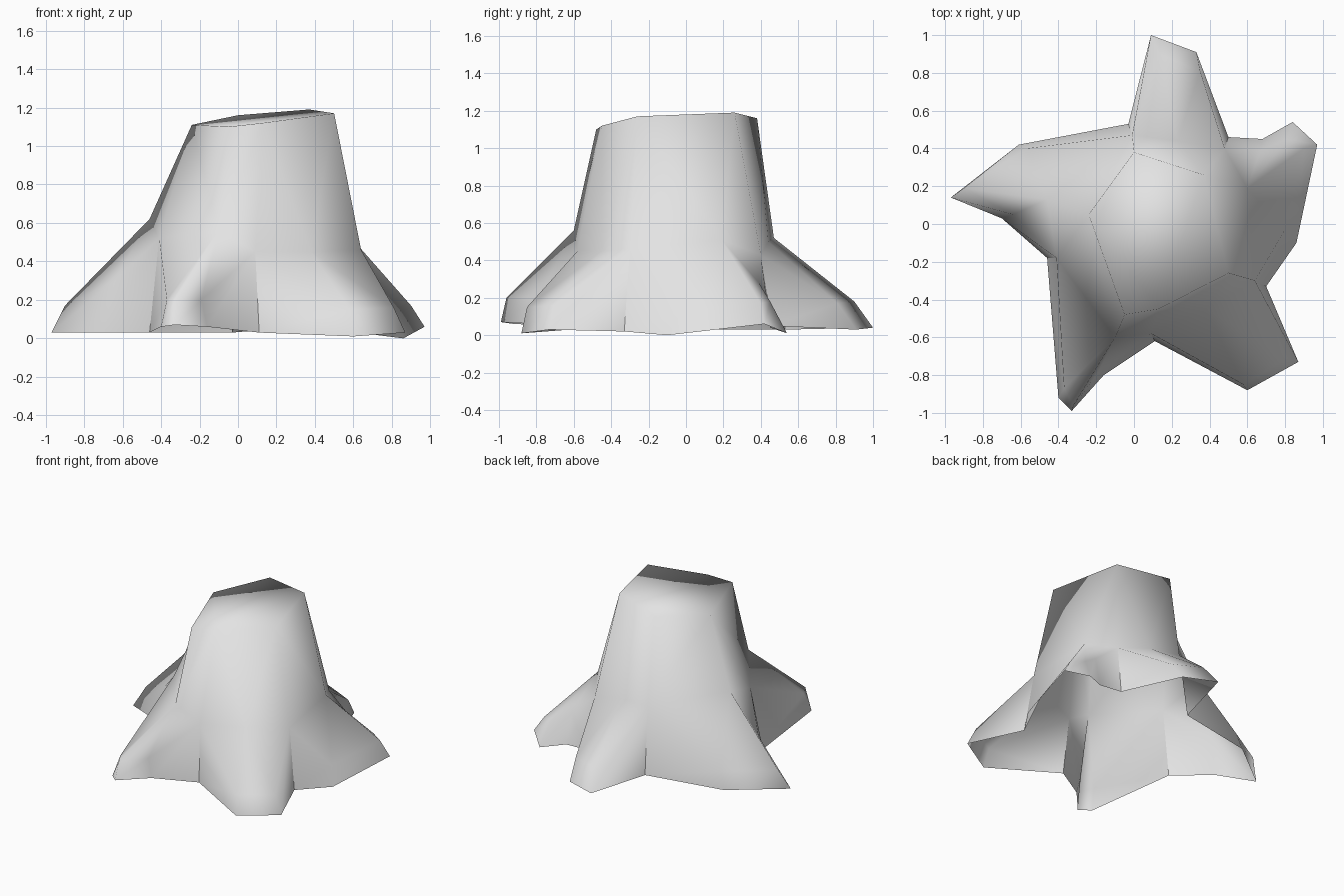
import bpy
import bmesh

if "Cube" in bpy.data.objects:
    bpy.data.objects.remove(bpy.data.objects["Cube"], do_unlink=True)

# One plain colour for the whole stump
grey = bpy.data.materials.new("plain_grey")
grey.use_nodes = True
colour = (0.77, 0.77, 0.77, 1.0)
grey.diffuse_color = colour
grey.node_tree.nodes["Principled BSDF"].inputs["Base Color"].default_value = colour

# Creases between roots, anticlockwise: rim point, waist point, ground point
creases = [
    ((0, .38, 1.16), (-.01, .47, .52), (-.03, .53, .03)),
    ((-.24, .05, 1.11), (-.41, -.18, .52), (-.46, -.18, .03)),
    ((.13, -.45, 1.12), (.09, -.58, .45), (.11, -.62, .03)),
    ((.5, -.26, 1.17), (.64, -.3, .46), (.7, -.33, .02)),
    ((.37, .26, 1.19), (.48, .4, .43), (.5, .46, .05)),
]

# Each root: shoulder point, extra rim points, toes as upper and ground corners
left_root = ((-.46, .13, .62), [], [
    ((-.57, .4, .15), (-.61, .42, .03)),
    ((-.9, .19, .17), (-.97, .14, .03)),
    ((-.64, .05, .3), (-.7, .03, .03)),
])
front_left_root = ((-.1, -.6, .56), [(-.05, -.48, 1.1)], [
    ((-.37, -.87, .2), (-.4, -.92, .06)),
    ((-.32, -.96, .2), (-.33, -.99, .07)),
    ((-.19, -.79, .2), (-.16, -.8, .06)),
])
front_right_root = ((.38, -.45, .45), [], [
    ((.58, -.85, .15), (.6, -.88, .01)),
    ((.81, -.71, .16), (.87, -.73, .03)),
])
right_root = ((.6, .19, .51), [], [
    ((.8, -.03, .12), (.86, -.1, 0)),
    ((.9, .4, .17), (.97, .42, .06)),
    ((.81, .45, .18), (.84, .54, .01)),
    ((.67, .39, .28), (.68, .45, .04)),
])
back_root = ((.23, .44, .5), [], [
    ((.35, .81, .17), (.33, .91, .03)),
    ((.135, .9, .18), (.09, 1, .04)),
])
roots = [left_root, front_left_root, front_right_root, right_root, back_root]

bm = bmesh.new()
crease_verts = [[bm.verts.new(p) for p in crease] for crease in creases]
rim = []


def build_root(start, end, shoulder, extra_rim, toes):
    """Fan the trunk and root top round the shoulder, then wall the root edge."""
    centre = bm.verts.new(shoulder)
    extras = [bm.verts.new(p) for p in extra_rim]
    toe_verts = [tuple(bm.verts.new(p) for p in toe) for toe in toes]
    edge = [tuple(start[1:])] + toe_verts + [tuple(end[1:])]
    ring = [upper for upper, ground in edge]
    ring += [end[0]] + extras[::-1] + [start[0]]
    for a, b in zip(ring, ring[1:] + ring[:1]):
        bm.faces.new((centre, a, b))
    for (upper_a, ground_a), (upper_b, ground_b) in zip(edge, edge[1:]):
        bm.faces.new((ground_a, ground_b, upper_b, upper_a))
    rim.extend([start[0]] + extras)
    return centre


# Trunk sides and the five roots, open underneath
shoulders = [build_root(crease_verts[i], crease_verts[(i + 1) % len(roots)], *root)
             for i, root in enumerate(roots)]

# Sloping cut top
bm.faces.new(rim)

# Fold the trunk inward above the left root
bmesh.ops.rotate_edges(bm, edges=[bm.edges.get((shoulders[0], crease_verts[0][0]))])

# Smooth skin, with hard valleys between neighbouring roots
for face in bm.faces:
    face.smooth = True
for top, waist, foot in crease_verts:
    bm.edges.get((waist, foot)).smooth = False

mesh = bpy.data.meshes.new("tree_stump")
bm.to_mesh(mesh)
bm.free()
mesh.materials.append(grey)
stump = bpy.data.objects.new("tree_stump", mesh)
bpy.context.collection.objects.link(stump)
